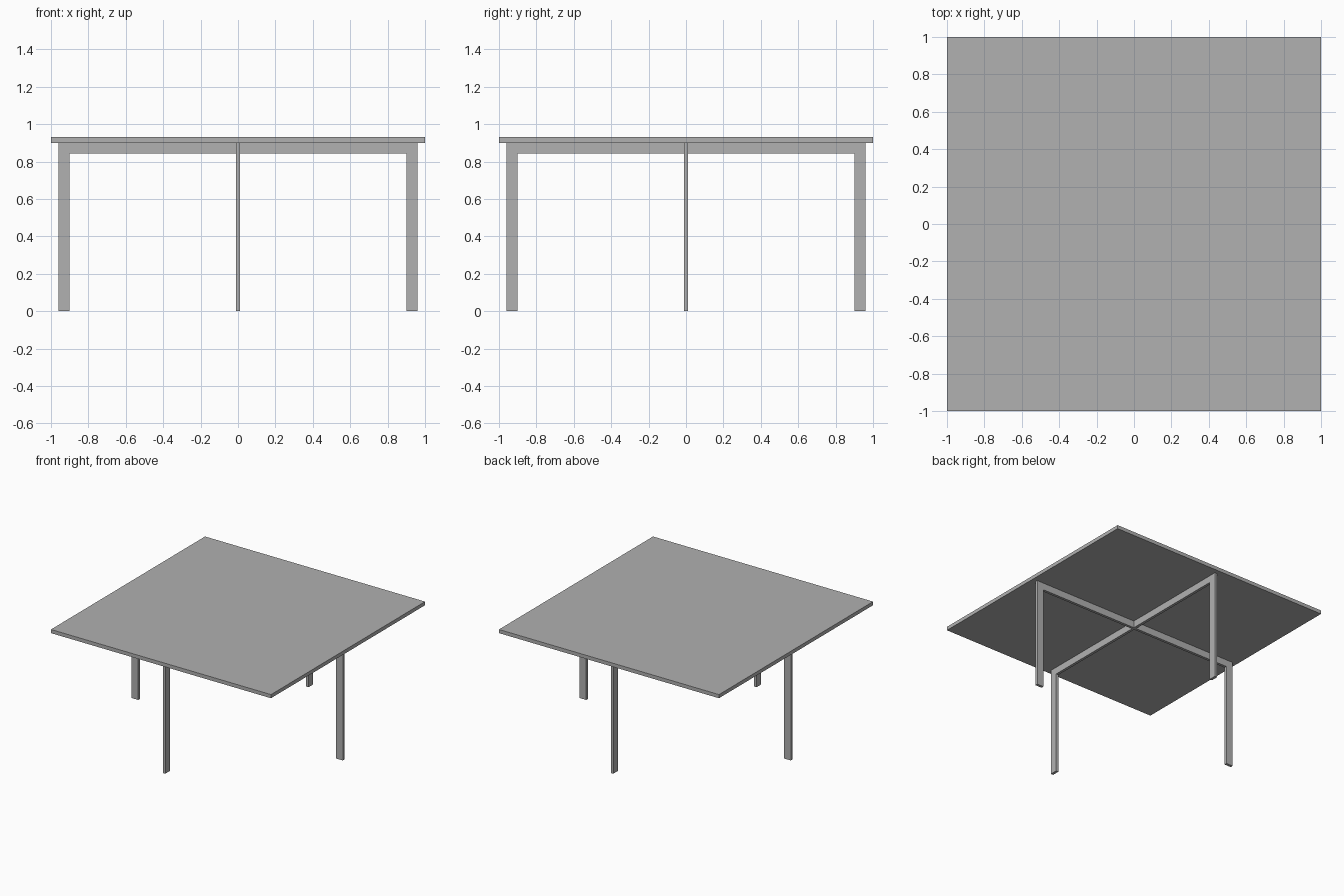
import bpy
import bmesh
import math
from mathutils import Matrix

cube = bpy.data.objects.get("Cube")
if cube:
    bpy.data.objects.remove(cube, do_unlink=True)

# Shared dimensions
TOP_Z, UNDER_Z, BEAM_Z = 0.93, 0.90, 0.843
OUTER, INNER = 0.96, 0.90
THICK = 0.022

# Single plain grey finish
grey = bpy.data.materials.new("plain_grey")
grey.use_nodes = True
colour = (0.44, 0.44, 0.44, 1.0)
grey.diffuse_color = colour
grey.node_tree.nodes["Principled BSDF"].inputs["Base Color"].default_value = colour


def add_object(name, bm):
    bmesh.ops.recalc_face_normals(bm, faces=bm.faces)
    mesh = bpy.data.meshes.new(name)
    bm.to_mesh(mesh)
    bm.free()
    mesh.materials.append(grey)
    obj = bpy.data.objects.new(name, mesh)
    bpy.context.collection.objects.link(obj)
    return obj


def flat_bar(name, profile, angle=0.0):
    """Extrude an x-z profile to the bar thickness and turn it about z."""
    bm = bmesh.new()
    face = bm.faces.new([bm.verts.new((x, -THICK / 2, z)) for x, z in profile])
    extruded = bmesh.ops.extrude_face_region(bm, geom=[face])
    moved = [v for v in extruded["geom"] if isinstance(v, bmesh.types.BMVert)]
    bmesh.ops.translate(bm, verts=moved, vec=(0, THICK, 0))
    bm.transform(Matrix.Rotation(angle, 4, "Z"))
    return add_object(name, bm)


# Square table top
bm = bmesh.new()
bmesh.ops.create_cube(bm, size=1.0)
bm.transform(Matrix.Translation((0, 0, (TOP_Z + UNDER_Z) / 2))
             @ Matrix.Diagonal((2.0, 2.0, TOP_Z - UNDER_Z, 1.0)))
add_object("table_top", bm)

# Full-width frame: left leg, beam and right leg in one piece
flat_bar("side_to_side_frame", [
    (-OUTER, 0), (-INNER, 0), (-INNER, BEAM_Z), (INNER, BEAM_Z),
    (INNER, 0), (OUTER, 0), (OUTER, UNDER_Z), (-OUTER, UNDER_Z)])

# Front and back half frames butt against the full-width beam
half = [(THICK / 2, BEAM_Z), (INNER, BEAM_Z), (INNER, 0),
        (OUTER, 0), (OUTER, UNDER_Z), (THICK / 2, UNDER_Z)]
for name, angle in (("back_half_frame", 90), ("front_half_frame", -90)):
    flat_bar(name, half, math.radians(angle))
